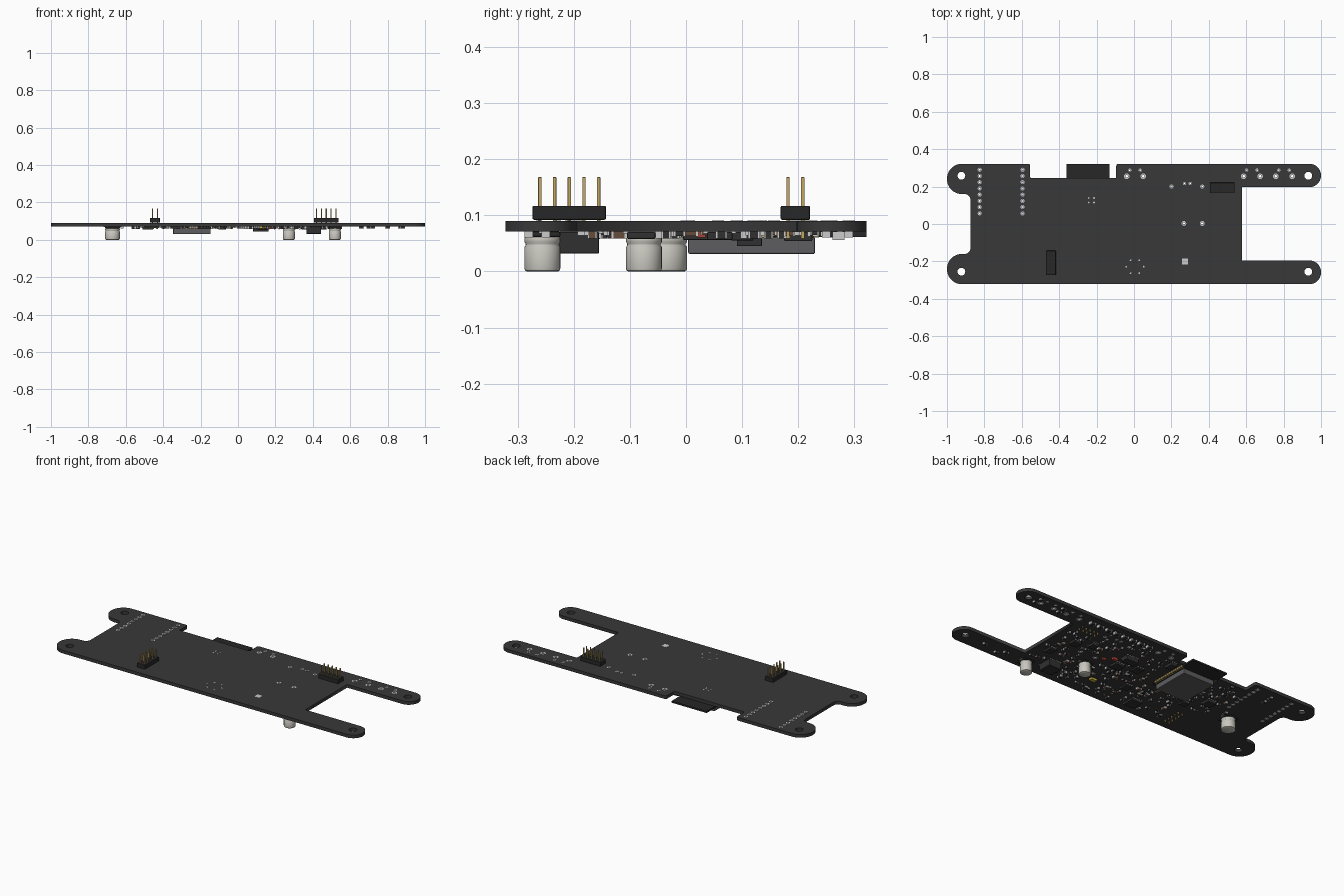
import bpy, bmesh, math, random
from mathutils import Matrix, Vector

if "Cube" in bpy.data.objects:
    bpy.data.objects.remove(bpy.data.objects["Cube"])

random.seed(4)
BOT, TOP = 0.071, 0.090


def mat(name, r, g, b):
    m = bpy.data.materials.new(name)
    m.diffuse_color = (r, g, b, 1)
    m.use_nodes = True
    m.node_tree.nodes["Principled BSDF"].inputs["Base Color"].default_value = m.diffuse_color
    return m


BOARD = mat("board_black", .04, .04, .042)
BLACK = mat("plastic_black", .02, .02, .021)
CHIP = mat("chip_dark", .03, .03, .03)
SHIELD = mat("shield_grey", .11, .11, .115)
GOLD = mat("gold", .55, .38, .13)
SILVER = mat("silver", .6, .6, .62)
CAN = mat("can_silver", .58, .57, .52)
BROWN = mat("ceramic_brown", .13, .07, .045)
RED = mat("red", .4, .06, .04)
YELLOW = mat("yellow", .65, .5, .05)


def finish(name, bm, m, smooth=False, bevel=0):
    me = bpy.data.meshes.new(name)
    bm.to_mesh(me)
    bm.free()
    ob = bpy.data.objects.new(name, me)
    bpy.context.collection.objects.link(ob)
    me.materials.append(m)
    if bevel:
        b = ob.modifiers.new("bevel", 'BEVEL')
        b.width, b.segments = bevel, 2
    if smooth:
        bpy.context.view_layer.objects.active = ob
        ob.select_set(True)
        bpy.ops.object.shade_smooth_by_angle(angle=math.radians(35))
        ob.select_set(False)
    return ob


def add_box(bm, x0, x1, y0, y1, z0, z1):
    mtx = Matrix.Translation(((x0+x1)/2, (y0+y1)/2, (z0+z1)/2)) @ Matrix.Diagonal((x1-x0, y1-y0, z1-z0, 1))
    bmesh.ops.create_cube(bm, size=1, matrix=mtx)


def boxes(name, items, m, bevel=0):
    bm = bmesh.new()
    for b in items:
        add_box(bm, *b)
    return finish(name, bm, m, bevel=bevel)


def circle(x, y, r, n=16):
    return [(x + r*math.cos(2*math.pi*i/n), y + r*math.sin(2*math.pi*i/n)) for i in range(n)]


def rounded(corners, n=10):
    pts = []
    for i, (x, y, r) in enumerate(corners):
        p = Vector((x, y))
        if r == 0:
            pts.append((x, y))
            continue
        d1 = (Vector(corners[i-1][:2]) - p).normalized()
        d2 = (Vector(corners[(i+1) % len(corners)][:2]) - p).normalized()
        for k in range(n+1):
            t = math.pi/2*k/n
            pts.append(tuple(p + (d1+d2)*r - (d2*math.cos(t) + d1*math.sin(t))*r))
    return pts


# flat plate with holes: filled 2D curve turned into a mesh
def plate(name, loops, z0, z1, m):
    cu = bpy.data.curves.new(name, 'CURVE')
    cu.dimensions, cu.fill_mode, cu.extrude = '2D', 'BOTH', (z1-z0)/2
    for pts in loops:
        s = cu.splines.new('POLY')
        s.points.add(len(pts)-1)
        for q, (x, y) in zip(s.points, pts):
            q.co = (x, y, 0, 1)
        s.use_cyclic_u = True
    ob = bpy.data.objects.new(name, cu)
    ob.location.z = (z0+z1)/2
    bpy.context.collection.objects.link(ob)
    cu.materials.append(m)
    bpy.context.view_layer.objects.active = ob
    ob.select_set(True)
    bpy.ops.object.convert(target='MESH')
    ob.select_set(False)
    return ob


# circuit board
outline = rounded([
    (-1, .322, .08), (-.555, .322, .012), (-.555, .245, .008), (-.095, .245, .008), (-.095, .322, .012),
    (1, .322, .0624), (1, .197, .0624), (.577, .197, 0), (.577, -.195, 0), (1, -.195, .0624),
    (1, -.322, .0624), (-1, -.322, .08), (-1, -.16, .08), (-.875, -.16, .03), (-.875, .16, .03), (-1, .16, .08)])
pads = [(x, .29 - .0333*i, .011) for x in (-.825, -.596) for i in range(8)]
for cx in (.005, .63, .802):
    pads += [(cx-.044, .255, .015), (cx+.044, .255, .015), (cx-.028, .288, .009), (cx+.028, .288, .009)]
pads += [(.2, .2, .011), (.365, .2, .011), (.27, .217, .009), (.3, .217, .009), (.267, .003, .013), (.365, .003, .013)]
mounts = [circle(x, y, .021, 24) for x in (-.923, .932) for y in (-.255, .258)]
plate("circuit_board", [outline] + mounts + [circle(x, y, r*.5, 10) for x, y, r in pads], BOT, TOP, BOARD)
loops = []
for x, y, r in pads:
    loops += [circle(x, y, r, 16), circle(x, y, r*.48, 10)]
plate("plated_pads", loops, BOT-.0008, TOP+.0008, SILVER)

# thermal pad and small vias
boxes("thermal_pad", [(.257, .29, -.216, -.184, TOP-.001, TOP+.001)], SILVER)
vias = [(.005+.047*math.cos(a), -.228+.04*math.sin(a)) for a in [math.pi/3*i for i in range(6)]]
vias += [(-.228+dx, .127+dy) for dx in (-.014, .014) for dy in (-.012, .012)]
plate("vias", [circle(x, y, .005, 8) for x, y in vias], BOT-.0006, TOP+.0006, SILVER)


# pin headers
def header(name, cx, cy, nx, ny, p=.0262):
    px = [cx + (i-(nx-1)/2)*p for i in range(nx)]
    py = [cy + (j-(ny-1)/2)*p for j in range(ny)]
    body, pins = bmesh.new(), bmesh.new()
    for x in px:
        for y in py:
            hx = p/2 if nx > ny else p/2-.001
            add_box(body, x-p/2, x+p/2, y-p/2, y+p/2, TOP+.002, .117)
            add_box(pins, x-.003, x+.003, y-.003, y+.003, .058, .168)
    bmesh.ops.remove_doubles(body, verts=body.verts, dist=1e-5)
    finish(name + "_housing", body, BLACK, bevel=.0025)
    finish(name + "_pins", pins, GOLD, bevel=.001)


header("right_header", .472, .195, 5, 2)
header("left_header", -.444, -.208, 2, 5)

# radio module: carrier card, metal shield, edge contacts
boxes("module_card", [(-.361, -.131, -.004, .322, .061, BOT)], BLACK)
boxes("module_shield", [(-.347, -.146, .004, .23, .031, .061)], SHIELD, bevel=.003)
contacts = []
for i in range(14):
    y = .02 + i*.0163
    contacts += [(-.365, -.352, y-.005, y+.005, .0602, BOT), (-.14, -.127, y-.005, y+.005, .0602, BOT)]
for i in range(10):
    x = -.319 + i*.0163
    contacts.append((x-.005, x+.005, -.008, .003, .0602, BOT))
boxes("module_contacts", contacts, GOLD)


# electrolytic capacitors: lathed can on a square base
def capacitor(name, x, y, r):
    prof = [(0, 0), (r*.88, 0), (r*.97, .002), (r, .006), (r, .043), (r*.93, .047), (r*.93, .049), (r, .053), (r, .058), (r*.97, .062), (0, .062)]
    bm = bmesh.new()
    vs = [bm.verts.new((a, 0, z)) for a, z in prof]
    es = [bm.edges.new(e) for e in zip(vs, vs[1:])]
    bmesh.ops.spin(bm, geom=vs+es, cent=(0, 0, 0), axis=(0, 0, 1), angle=2*math.pi, steps=32)
    bmesh.ops.remove_doubles(bm, verts=bm.verts, dist=1e-5)
    bmesh.ops.recalc_face_normals(bm, faces=bm.faces)
    finish(name + "_can", bm, CAN, smooth=True).location = (x, y, 0)
    boxes(name + "_base", [(x-r, x+r, y-r, y+r, .061, BOT)], BLACK, bevel=.003)
    boxes(name + "_leads", [(x-r*1.2, x+r*1.2, y-.006, y+.006, .0675, BOT)], SILVER)


capacitor("capacitor_arm", .518, -.256, .032)
capacitor("capacitor_mid", .272, -.075, .032)
capacitor("capacitor_left", -.671, -.037, .039)

# large bodies under the board (centre x, centre y, width, depth, bottom z)
used = [(-.25, .16, .26, .36), (.518, -.256, .09, .08), (.272, -.075, .09, .08), (.472, .195, .14, .07)]
used += [(x, y, r*2.2, r*2.2) for x, y, r in pads]
bodies = [(.405, -.195, .08, .08, .032), (.122, .113, .082, .045, .045), (-.18, -.225, .07, .07, .058),
          (-.483, .03, .055, .05, .054), (-.39, -.06, .04, .035, .06), (-.085, .2, .04, .05, .054),
          (.13, .02, .06, .05, .056), (.02, .05, .05, .05, .06), (.45, .06, .05, .045, .056),
          (.5, -.08, .04, .05, .058), (-.05, -.12, .045, .045, .06), (.36, .1, .04, .04, .055)]
boxes("chip_bodies", [(x-w/2, x+w/2, y-d/2, y+d/2, z, BOT-.001) for x, y, w, d, z in bodies], CHIP, bevel=.002)
legs = []
for x, y, w, d, z in bodies:
    used.append((x, y, w+.02, d+.02))
    n = max(2, int(w/.013))
    for i in range(n):
        px = x - w/2 + w*(i+.5)/n
        legs.append((px-.003, px+.003, y-d/2-.007, y+d/2+.007, .0675, BOT))
boxes("chip_legs", legs, SILVER)

# coloured parts
boxes("red_part", [(.17, .2, .055, .073, .057, BOT), (.215, .235, .02, .035, .06, BOT)], RED)
boxes("yellow_part", [(.115, .15, -.185, -.163, .06, BOT)], YELLOW)
used += [(.19, .05, .1, .07), (.131, -.174, .05, .04)]

# small surface parts with silver ends, scattered where there is room
dark, brown, ends = [], [], []


def small(x, y, l, w, h, along_x, out):
    a, b = (l/2, w/2) if along_x else (w/2, l/2)
    if any(abs(x-u) < a+p/2+.004 and abs(y-v) < b+q/2+.004 for u, v, p, q in used):
        return
    used.append((x, y, 2*a, 2*b))
    out.append((x-a*.999, x+a*.999, y-b, y+b, BOT-h, BOT))
    for s in (-1, 1):
        e = l*.13
        if along_x:
            ends.append((x+s*(a-e/2)-e/1.6, x+s*(a-e/2)+e/1.6, y-b-.0006, y+b+.0006, BOT-h-.0006, BOT))
        else:
            ends.append((x-a-.0006, x+a+.0006, y+s*(b-e/2)-e/1.6, y+s*(b-e/2)+e/1.6, BOT-h-.0006, BOT))


# rows along the rear edge and the arms
for i in range(9):
    small(.07 + i*.055, .272, .034, .02, .014, True, dark)
for x, y in ((.72, .25), (.88, .25), (.87, .29), (.72, .29), (.8, -.25), (.66, -.25), (.7, -.28), (-.7, .27), (-.7, .22), (-.62, .0)):
    small(x, y, .026, .014, .01, x > 0, dark)
regions = [(-.08, .55, -.27, .24, 260), (-.38, -.1, -.27, -.03, 45), (-.56, -.38, -.1, .22, 40)]
for x0, x1, y0, y1, n in regions:
    for i in range(n):
        l = random.choice((.016, .02, .028))
        small(random.uniform(x0, x1), random.uniform(y0, y1), l, l*.55, random.choice((.006, .008, .012)),
              random.random() < .5, random.choice((dark, dark, brown)))
boxes("small_dark_parts", dark, CHIP)
boxes("small_brown_parts", brown, BROWN)
boxes("small_part_ends", ends, SILVER)
